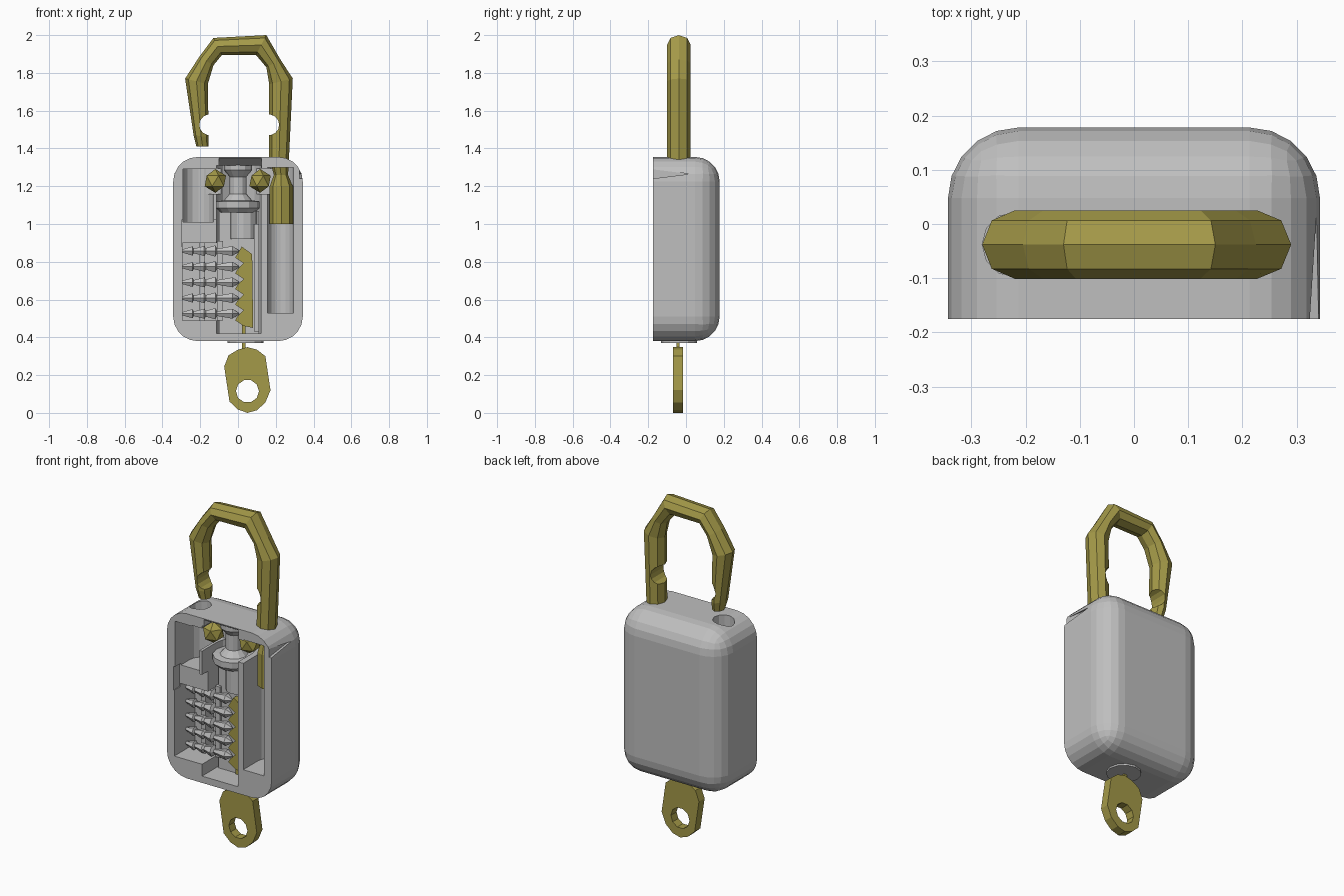
import bpy, bmesh
from math import cos, sin, pi
from mathutils import Vector

if "Cube" in bpy.data.objects:
    bpy.data.objects.remove(bpy.data.objects["Cube"])


def material(name, rgb):
    m = bpy.data.materials.new(name)
    m.use_nodes = True
    m.diffuse_color = (*rgb, 1)
    m.node_tree.nodes["Principled BSDF"].inputs["Base Color"].default_value = (*rgb, 1)
    return m


GREY = material("steel grey", (0.52, 0.52, 0.52))
GOLD = material("brass gold", (0.37, 0.32, 0.065))
MID = -0.038  # depth of the lock mechanism's centre plane
FRONT = -0.3  # cutters reach past the open front


def finish(name, bm, mat):
    bmesh.ops.recalc_face_normals(bm, faces=bm.faces)
    mesh = bpy.data.meshes.new(name)
    bm.to_mesh(mesh)
    bm.free()
    mesh.materials.append(mat)
    ob = bpy.data.objects.new(name, mesh)
    bpy.context.collection.objects.link(ob)
    return ob


def loft(name, rings, mat):
    """Skin a list of equal rings of points and cap both ends."""
    bm = bmesh.new()
    rows = [[bm.verts.new(p) for p in ring] for ring in rings]
    n = len(rows[0])
    for a, b in zip(rows, rows[1:]):
        for i in range(n):
            j = (i + 1) % n
            bm.faces.new((a[i], a[j], b[j], b[i]))
    bm.faces.new(rows[0])
    bm.faces.new(rows[-1])
    return finish(name, bm, mat)


def place(axis, u, v, t):
    return {"x": (t, u, v), "y": (u, t, v), "z": (u, v, t)}[axis]


def prism(name, axis, pts, lo, hi, mat=GREY):
    return loft(name, [[place(axis, u, v, t) for u, v in pts] for t in (lo, hi)], mat)


def circle(u, v, r, n=12, start=0.0, turn=2 * pi):
    return [(u + r * cos(start + turn * i / n), v + r * sin(start + turn * i / n)) for i in range(n)]


def lathe(name, axis, u, v, profile, n, mat=GREY):
    return loft(name, [[place(axis, a, b, t) for a, b in circle(u, v, r, n)] for r, t in profile], mat)


def box(name, x, y, z, mat=GREY):
    return prism(name, "y", [(x[0], z[0]), (x[1], z[0]), (x[1], z[1]), (x[0], z[1])], y[0], y[1], mat)


def slot(x, r, z0, z1, n=8):
    """Round-backed channel open to the front."""
    arc = [(x + r * cos(pi * i / n), MID + r * sin(pi * i / n)) for i in range(n + 1)]
    return prism("cutter", "z", [(x + r, FRONT)] + arc + [(x - r, FRONT)], z0, z1)


def cut(ob, cutters):
    for c in cutters:
        mod = ob.modifiers.new("cut", "BOOLEAN")
        mod.operation = "DIFFERENCE"
        mod.solver = "EXACT"
        mod.object = c
        bpy.context.view_layer.objects.active = ob
        bpy.ops.object.modifier_apply(modifier=mod.name)
        bpy.data.objects.remove(c)


# Body: block with every edge rounded except around the flat, open front
bm = bmesh.new()
bmesh.ops.create_cube(bm, size=1)
for v in bm.verts:
    v.co = Vector((v.co.x * 0.686, v.co.y * 0.353 + 0.0015, v.co.z * 0.975 + 0.8675))
edges = [e for e in bm.edges if max(v.co.y for v in e.verts) > 0]
bmesh.ops.bevel(bm, geom=edges, offset=0.13, segments=5, profile=0.5, affect="EDGES")
body = finish("lock_body", bm, GREY)
cut(body, [
    slot(0.225, 0.068, 0.53, 1.30),                     # long shackle channel
    slot(-0.21, 0.08, 1.01, 1.29),                      # toe pocket
    slot(0.005, 0.118, 0.42, 1.31),                     # cylinder bore
    box("cutter", (-0.295, -0.05), (FRONT, 0.02), (0.49, 0.90)),     # pin chamber
    box("cutter", (-0.30, -0.05), (FRONT, -0.12), (0.88, 1.02)),     # shelf recess
    box("cutter", (-0.18, 0.2), (FRONT, 0.03), (1.16, 1.295)),       # ball passage
    prism("cutter", "x", [(-0.2, 1.365), (-0.2, 1.29), (-0.1, 1.305)], -0.1, 0.125),
    prism("cutter", "x", [(-0.18, 1.29), (-0.18, 1.24), (0.02, 1.265)], 0.325, 0.4),
    prism("cutter", "z", circle(-0.22, MID, 0.06), 1.2, 1.5),        # toe hole
])

# Shackle: octagonal sweep given by outer and inner edge points plus half depth
stations = [
    (-0.22, 1.41, -0.155, 1.41, 0.04), (-0.235, 1.47, -0.155, 1.46, 0.055),
    (-0.28, 1.77, -0.16, 1.74, 0.063), (-0.205, 1.885, -0.13, 1.84, 0.063),
    (-0.13, 1.985, -0.085, 1.895, 0.063), (0.15, 2.0, 0.095, 1.895, 0.063),
    (0.225, 1.87, 0.15, 1.83, 0.063), (0.29, 1.77, 0.165, 1.74, 0.063),
    (0.27, 1.35, 0.165, 1.35, 0.063), (0.265, 1.26, 0.19, 1.26, 0.045),
    (0.29, 1.2, 0.168, 1.2, 0.063), (0.29, 1.0, 0.168, 1.0, 0.063),
]
rings = []
for ox, oz, ix, iz, depth in stations:
    mid = Vector((ox + ix, 2 * MID, oz + iz)) / 2
    half = Vector((ox - ix, 0, oz - iz)) / 2
    rings.append([mid + half * c + Vector((0, depth * s, 0)) for c, s in circle(0, 0, 1, 8)])
shackle = loft("shackle", rings, GOLD)
cut(shackle, [prism("cutter", "y", circle(x, 1.525, 0.055, 14), FRONT, 0.2) for x in (-0.15, 0.163)])

# Locking balls
for side, x in (("right", -0.12), ("left", 0.117)):
    bm = bmesh.new()
    bmesh.ops.create_icosphere(bm, subdivisions=1, radius=0.063)
    bmesh.ops.translate(bm, verts=bm.verts, vec=(x, MID - 0.02, 1.228))
    finish(side + "_locking_ball", bm, GOLD)

# Waisted locking cam with its flange
lathe("locking_cam", "z", 0.0, MID, [
    (0.09, 1.06), (0.115, 1.085), (0.115, 1.12), (0.075, 1.125), (0.045, 1.16),
    (0.045, 1.25), (0.075, 1.285), (0.075, 1.315)], 12)

# Plug: half cylinder behind the key, with a full collar at each end
back = [(0.005 + 0.105 * cos(pi * i / 8), MID + 0.105 * sin(pi * i / 8)) for i in range(9)]
prism("plug", "z", back, 0.41, 1.07)
prism("plug_neck", "z", circle(0.03, MID, 0.07), 0.92, 1.07)
box("plug_side_wall", (0.085, 0.11), (-0.11, MID), (0.43, 1.0))
lathe("keyhole_disc", "z", 0.04, MID, [(0.095, 0.37), (0.095, 0.39)], 12)

# Pin stacks with their springs and guides
pin = [(0.01, -0.295), (0.028, -0.24), (0.014, -0.235), (0.03, -0.18), (0.018, -0.17),
       (0.034, -0.12), (0.014, -0.11), (0.03, -0.03), (0.004, 0.005)]
for i in range(5):
    lathe(f"pin_stack_{i + 1}", "x", -0.06, 0.525 + 0.083 * i, pin, 6)
for name, x in (("spring_guide", -0.205), ("pin_guide", -0.11)):
    box(name, (x, x + 0.03), (-0.055, 0.025), (0.49, 0.91))

# Key: toothed blade, thin neck and pierced bow
teeth = []
for i in range(5):
    z = 0.46 + 0.083 * i
    teeth += [(0.03, z), (-0.015, z + 0.03), (0.0, z + 0.055)]
blade = teeth + [(0.02, 0.88), (0.075, 0.84), (0.08, 0.45)]
prism("key_blade", "y", blade, -0.07, -0.015, GOLD)
box("key_neck", (0.02, 0.04), (-0.05, -0.035), (0.33, 0.47), GOLD)
outline = [(0.0, 0.335), (-0.05, 0.305), (-0.073, 0.245), (-0.045, 0.06), (0.0, 0.018), (0.05, 0.0),
           (0.1, 0.014), (0.145, 0.055), (0.172, 0.12), (0.145, 0.3), (0.1, 0.335), (0.05, 0.348)]
bow = prism("key_bow", "y", outline, -0.07, -0.017, GOLD)
cut(bow, [prism("cutter", "y", circle(0.05, 0.115, 0.061, 10), FRONT, 0.2)])
